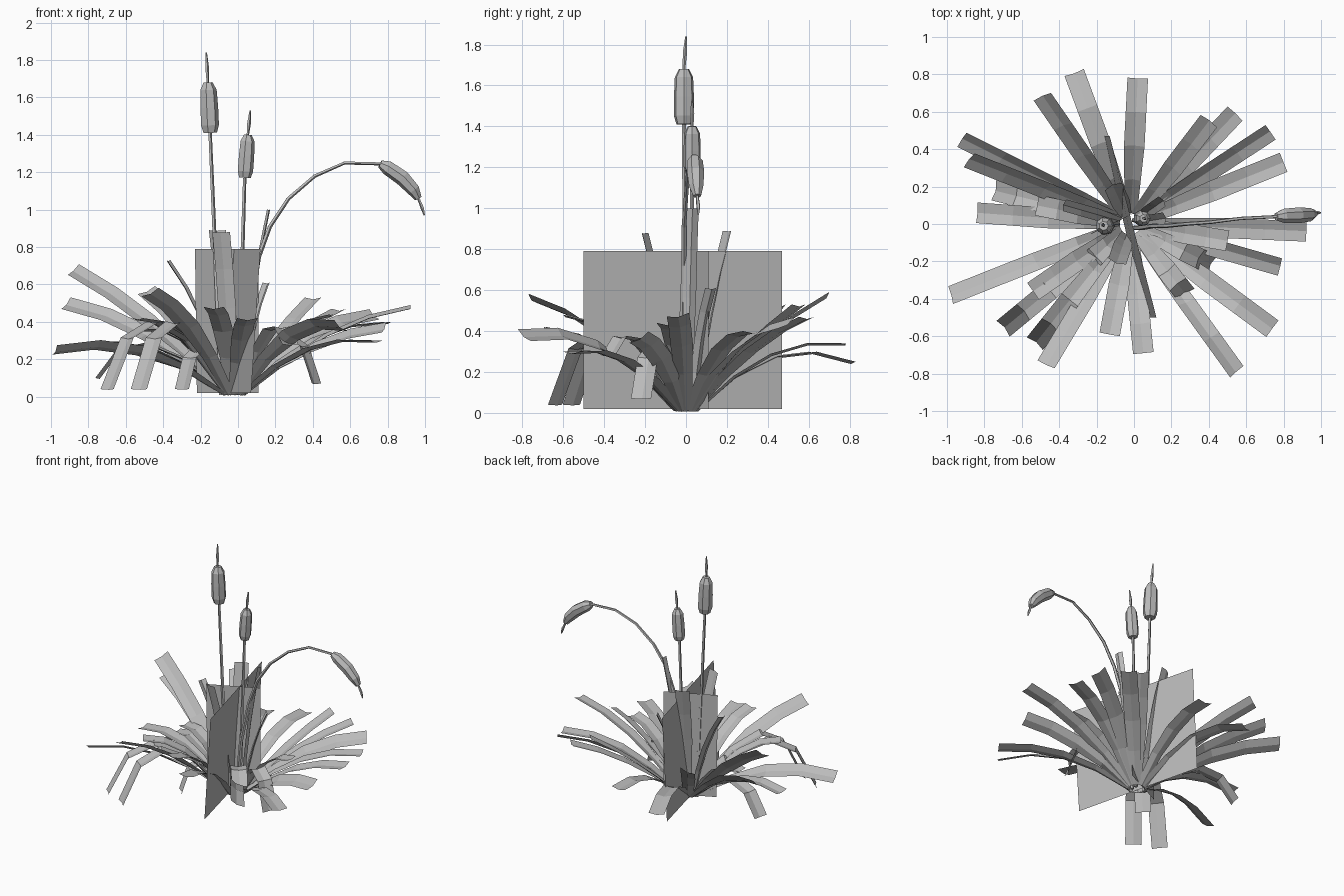
import bpy, bmesh, math
from mathutils import Vector, Matrix

mat = bpy.data.materials.new("plant grey")
mat.diffuse_color = (0.5, 0.5, 0.5, 1)


def make(name, verts, faces):
    me = bpy.data.meshes.new(name)
    me.from_pydata([tuple(v) for v in verts], [], faces)
    me.materials.append(mat)
    ob = bpy.data.objects.new(name, me)
    bpy.context.collection.objects.link(ob)
    return ob


# Creased strip leaf following an arch from the root to the tip, rolled toward the tip
def leaf(i, tip, lift, roll=0, reach=0.5, width=0.11, segs=4):
    tip = Vector(tip)
    out = Vector((tip.x + 0.02, tip.y, 0)).normalized()
    flat = Vector((-out.y, out.x, 0))
    root = Vector((-0.02, 0, 0.015)) + out * 0.05
    mid = root.lerp(tip, reach)
    mid.z = lift
    verts, faces = [], []
    for k in range(segs + 1):
        t = k / segs
        p = root * (1 - t) ** 2 + mid * 2 * t * (1 - t) + tip * t * t
        tan = ((mid - root) * (1 - t) + (tip - mid) * t).normalized()
        turn = Matrix.Rotation(math.radians(-roll * min(1, 2 * t)), 3, tan)
        side = turn @ flat
        up = tan.cross(side)
        w = width * (0.6 + 0.4 * min(1, t * 2)) / 2
        verts += [p + side * w, p - up * 0.012, p - side * w]
    for k in range(segs):
        a = 3 * k
        faces += [(a, a + 1, a + 4, a + 3), (a + 1, a + 2, a + 5, a + 4)]
    make(f"leaf_{i:02d}", verts, faces)


# Tube through points with a radius at each point
def tube(name, pts, radii, sides):
    pts = [Vector(p) for p in pts]
    verts, faces = [], []
    for k, p in enumerate(pts):
        d = (pts[min(k + 1, len(pts) - 1)] - pts[max(k - 1, 0)]).normalized()
        a = Vector((0, 1, 0)).cross(d).normalized()
        b = d.cross(a)
        for s in range(sides):
            q = 2 * math.pi * s / sides
            verts.append(p + (a * math.cos(q) + b * math.sin(q)) * radii[k])
    for k in range(len(pts) - 1):
        for s in range(sides):
            n = (s + 1) % sides
            faces.append((k * sides + s, k * sides + n,
                          (k + 1) * sides + n, (k + 1) * sides + s))
    faces.append(tuple(reversed(range(sides))))
    faces.append(tuple(range((len(pts) - 1) * sides, len(pts) * sides)))
    make(name, verts, faces)


# Long spreading leaves: tip position, arch control height, roll
spreading = [
    ((-0.32, 0.81, 0.25), 0.42, 0), ((0.02, 0.78, 0.34), 0.40, 0),
    ((-0.49, 0.68, 0.57), 0.40, 25), ((-0.92, 0.45, 0.50), 0.42, 35),
    ((-0.88, 0.34, 0.68), 0.46, 35), ((-0.84, 0.06, 0.27), 0.38, 0),
    ((-0.98, -0.38, 0.25), 0.36, -28), ((-0.47, -0.75, 0.56), 0.46, -25),
    ((-0.13, -0.59, 0.48), 0.46, 0), ((0.05, -0.69, 0.42), 0.40, 0),
    ((0.55, -0.79, 0.38), 0.46, 32), ((0.74, -0.56, 0.30), 0.36, 0),
    ((0.78, -0.23, 0.37), 0.34, -30), ((0.92, -0.04, 0.48), 0.42, -10),
    ((0.80, 0.33, 0.40), 0.42, 0), ((0.73, 0.49, 0.44), 0.42, -30),
    ((0.54, 0.59, 0.47), 0.36, 0), ((0.40, 0.55, 0.53), 0.34, 0),
    ((-0.54, -0.36, 0.42), 0.44, 0), ((0.50, -0.09, 0.44), 0.44, 0),
    ((-0.52, 0.10, 0.36), 0.42, 0),
]
# Drooping leaves with a high bend
drooping = [
    ((-0.70, -0.56, 0.04), 0.78, 0), ((-0.53, -0.64, 0.04), 0.78, 0),
    ((0.42, -0.22, 0.07), 0.62, 0), ((0.28, -0.38, 0.28), 0.58, 0),
    ((-0.30, -0.26, 0.04), 0.50, 0), ((-0.75, 0.18, 0.10), 0.52, 0),
]
# Nearly upright leaves, wide and narrow
upright = [
    ((-0.09, -0.20, 0.88), 0.50, 0), ((-0.11, 0.20, 0.89), 0.50, 0),
]
narrow = [
    ((0.16, 0.03, 1.00), 0.62, 0), ((-0.37, 0.10, 0.73), 0.46, 0),
    ((0.15, 0.12, 0.61), 0.40, 0),
]
n = 0
for group, reach, width in ((spreading, 0.5, 0.11), (drooping, 0.72, 0.11),
                            (upright, 0.32, 0.10), (narrow, 0.32, 0.065)):
    for tip, lift, roll in group:
        n += 1
        leaf(n, tip, lift, roll, reach, width)

# Broad upright leaf cards through the middle
make("leaf_card_long", [(0.07, -0.5, 0.02), (-0.17, 0.47, 0.02),
                        (-0.13, 0.47, 0.79), (0.12, -0.5, 0.79)], [(0, 1, 2, 3)])
make("leaf_card_short", [(-0.22, -0.05, 0.02), (0.11, 0.11, 0.02),
                         (0.11, 0.11, 0.79), (-0.23, -0.05, 0.79)], [(0, 1, 2, 3)])

# Straight cattails: stem, seed head, spike
for name, base, lo, hi, tip in (
        ("tall_cattail", (-0.09, 0, 0.01), (-0.15, -0.01, 1.41), (-0.162, -0.01, 1.68), (-0.17, 0, 1.84)),
        ("short_cattail", (0.0, 0.02, 0.01), (0.035, 0.03, 1.17), (0.052, 0.03, 1.40), (0.065, 0.03, 1.53))):
    base, lo, hi, tip = map(Vector, (base, lo, hi, tip))
    r = 0.05 if name == "tall_cattail" else 0.043
    tube(name + "_stem", [base, base.lerp(lo, 0.5), lo], [0.014, 0.012, 0.01], 5)
    tube(name + "_head", [lo, lo.lerp(hi, 0.15), lo.lerp(hi, 0.5), lo.lerp(hi, 0.85), hi],
         [r * 0.75, r, r, r * 0.92, r * 0.5], 7)
    tube(name + "_spike", [hi, hi.lerp(tip, 0.5), tip], [0.007, 0.011, 0.004], 5)

# Bent cattail
tube("bent_cattail_stem",
     [(0.0, -0.02, 0.01), (0.04, -0.02, 0.42), (0.10, -0.01, 0.72), (0.17, -0.01, 0.91),
      (0.27, 0.0, 1.06), (0.41, 0.01, 1.18), (0.57, 0.03, 1.25), (0.77, 0.04, 1.245)],
     [0.014, 0.014, 0.013, 0.012, 0.011, 0.01, 0.009, 0.009], 5)
tube("bent_cattail_head",
     [(0.76, 0.04, 1.245), (0.80, 0.043, 1.225), (0.88, 0.047, 1.17),
      (0.94, 0.05, 1.105), (0.965, 0.055, 1.06)],
     [0.022, 0.04, 0.043, 0.036, 0.02], 7)
tube("bent_cattail_spike", [(0.965, 0.055, 1.06), (0.985, 0.06, 1.01), (0.997, 0.06, 0.97)],
     [0.007, 0.01, 0.004], 5)
